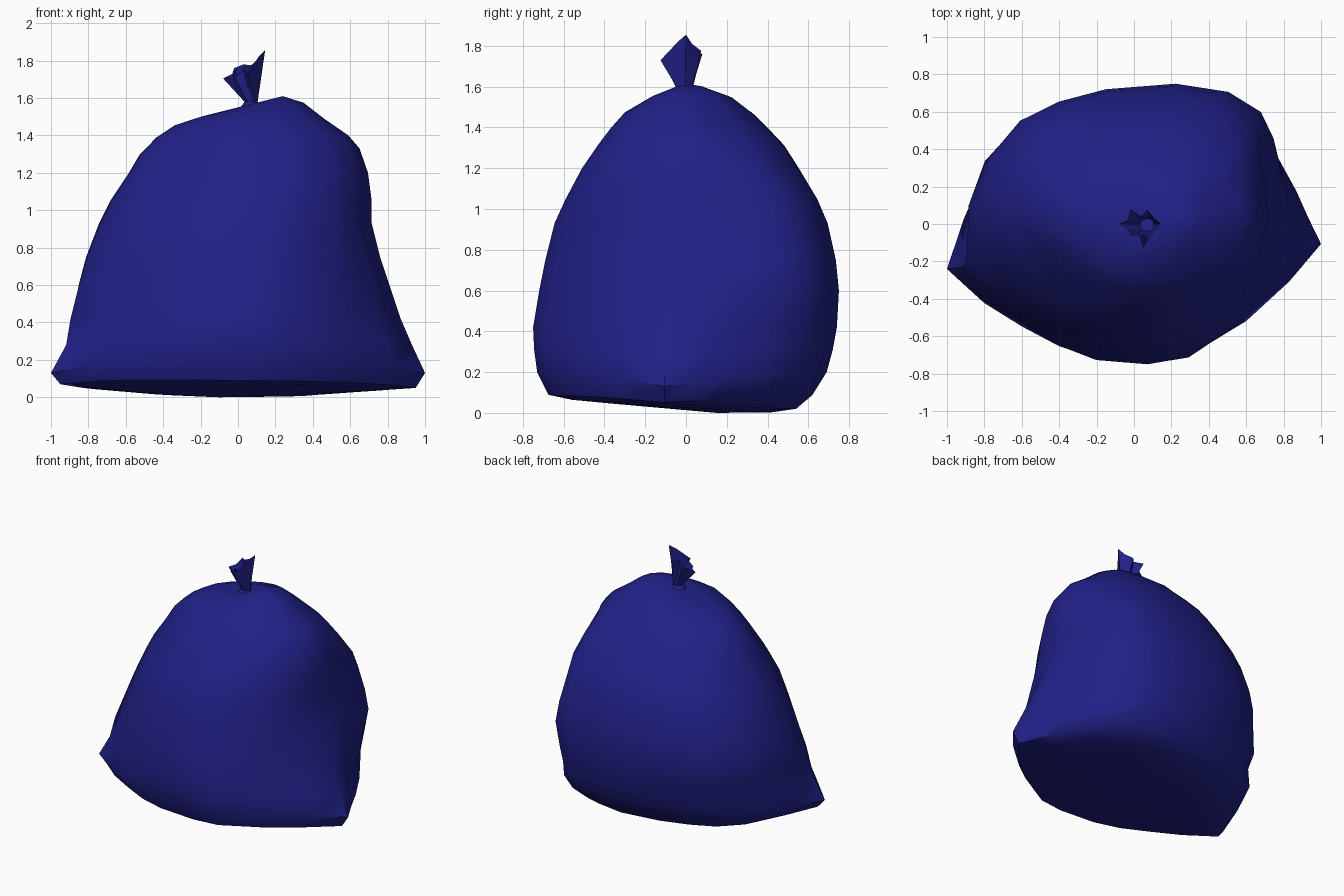
import bpy, bmesh, math

blue = bpy.data.materials.new("dark blue plastic")
blue.diffuse_color = (0.015, 0.015, 0.25, 1)

# Outline at the bottom (pointed ears left and right) and higher up (rounded)
LOW = [(1, -.09), (.93, .06), (.87, .2), (.76, .41), (.63, .61), (.45, .70), (.2, .74),
       (-.15, .69), (-.4, .61), (-.61, .51), (-.79, .33), (-.91, .05), (-1, -.23), (-.8, -.42),
       (-.6, -.55), (-.4, -.66), (-.2, -.72), (.1, -.74), (.3, -.71), (.6, -.52), (.83, -.3)]
HIGH = [(1, 0), (1, .2), (.98, .4), (.95, .61), (.87, .79), (.65, .94), (.3, 1),
        (-.15, .96), (-.45, .87), (-.7, .73), (-.9, .46), (-.99, .15), (-.98, -.12), (-.86, -.38),
        (-.67, -.63), (-.46, -.83), (-.24, -.96), (.1, -1), (.42, -.93), (.74, -.69), (.93, -.37)]

# Rings from the bottom up: left x, left z, right x, right z, front y, back y
RINGS = [(-.55, .025, .55, .025, -.38, .42), (-.84, .045, .84, .04, -.56, .54),
         (-.95, .07, .95, .05, -.675, .62),
         (-1, .13, 1, .13, -.73, .69), (-.92, .28, .93, .28, -.745, .72),
         (-.9, .42, .87, .42, -.75, .74), (-.86, .6, .81, .6, -.72, .75),
         (-.82, .75, .76, .75, -.69, .735), (-.75, .93, .715, .93, -.645, .695),
         (-.69, 1.05, .715, 1.05, -.59, .65), (-.59, 1.2, .695, 1.2, -.51, .575),
         (-.53, 1.3, .65, 1.33, -.43, .5), (-.44, 1.39, .59, 1.4, -.37, .42),
         (-.34, 1.455, .46, 1.49, -.30, .34), (-.2, 1.5, .35, 1.575, -.18, .24),
         (-.06, 1.535, .24, 1.61, -.08, .12), (.03, 1.55, .11, 1.575, -.04, .03)]
LIFT = {2: .03, 3: .07, 4: .03}          # hem rises between the ears


def ring_points(i):
    xl, zl, xr, zr, yf, yb = RINGS[i]
    zm = (zl + zr) / 2
    pts = []
    for (ax, ay), (bx, by) in zip(LOW, HIGH):
        # the back fills out sooner than the front
        span = (.5 + .15 * ax) if by > .1 else .85
        t = min(max((zm - .13) / span, 0), 1)
        t = t * t * (3 - 2 * t)
        nx = ax + (bx - ax) * t
        ny = ay / .74 * (1 - t) + by * t
        # shoulders narrow diagonally at the back right
        if nx > 0 and ny > 0:
            k = 1 - .25 * min(max((zm - 1) / .35, 0), 1) * nx * ny
            nx, ny = nx * k, ny * k
        z = zl + (zr - zl) * (nx + 1) / 2 + LIFT.get(i, 0) * (1 - nx ** 4)
        if i < 2:                        # base leans down to the back
            z -= .022 * ny
        pts.append(((xl + xr) / 2 + nx * (xr - xl) / 2,
                    (yf + yb) / 2 + ny * (yb - yf) / 2, z))
    return pts


def loft(name, rings, bottom=None, angle=40):
    bm = bmesh.new()
    rows = [[bm.verts.new(p) for p in r] for r in rings]
    n = len(rows[0])
    for a, b in zip(rows, rows[1:]):
        for k in range(n):
            bm.faces.new((a[k], a[(k + 1) % n], b[(k + 1) % n], b[k]))
    if bottom:
        c = bm.verts.new(bottom)
        for k in range(n):
            bm.faces.new((c, rows[0][(k + 1) % n], rows[0][k]))
    me = bpy.data.meshes.new(name)
    bm.to_mesh(me)
    bm.free()
    me.materials.append(blue)
    ob = bpy.data.objects.new(name, me)
    bpy.context.collection.objects.link(ob)
    bpy.context.view_layer.objects.active = ob
    ob.select_set(True)
    bpy.ops.object.shade_smooth_by_angle(angle=math.radians(angle))
    ob.select_set(False)


# Filled bag
loft("bag_body", [ring_points(i) for i in range(len(RINGS))], bottom=(-.1, .15, 0), angle=45)

# Gathered top: crumpled rim flaring out of the tied neck
RIM = [(.145, 0, 1.855), (.11, .03, 1.81), (.07, .075, 1.775), (.03, .03, 1.78),
       (-.02, .08, 1.76), (-.03, .02, 1.73), (-.08, 0, 1.705), (-.03, -.03, 1.71),
       (-.02, -.06, 1.71), (.03, -.065, 1.75), (.05, -.125, 1.73), (.11, -.04, 1.82)]


def circle(r, z):
    return [(.07 + r * math.cos(math.tau * k / 12), -.005 + r * math.sin(math.tau * k / 12), z)
            for k in range(12)]


def mix(a, b, t):
    return [tuple(p + (q - p) * t for p, q in zip(u, v)) for u, v in zip(a, b)]


neck = circle(.035, 1.58)
loft("gathered_top", [circle(.06, 1.545), neck, mix(neck, RIM, .45), RIM], angle=25)
